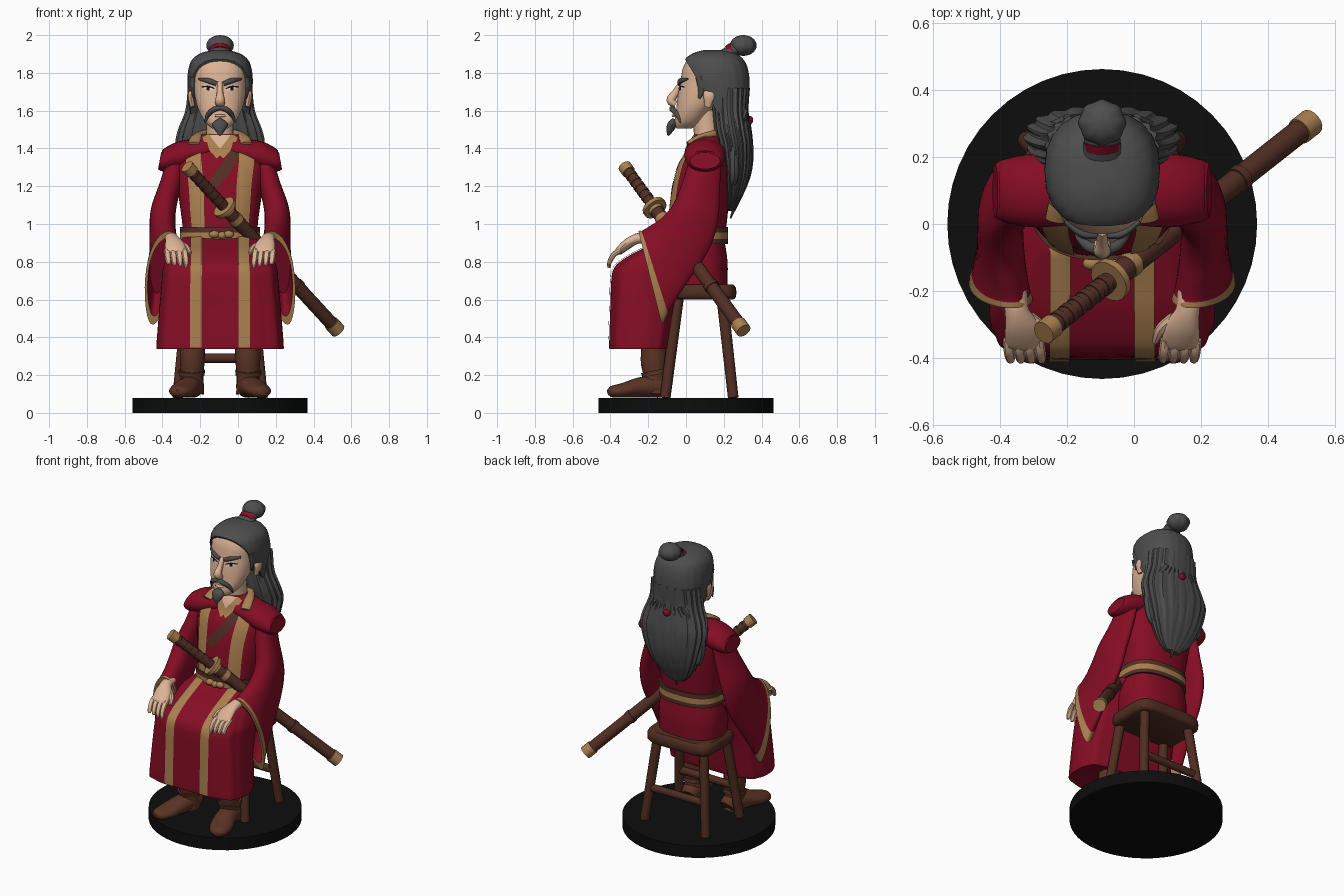
import bpy, bmesh, math
from mathutils import Vector
from mathutils.bvhtree import BVHTree

if "Cube" in bpy.data.objects:
    bpy.data.objects.remove(bpy.data.objects["Cube"])

CX = -0.095  # figure is off centre because of the sword


def material(name, r, g, b):
    m = bpy.data.materials.new(name)
    m.diffuse_color = (r, g, b, 1)
    m.use_nodes = True
    m.node_tree.nodes["Principled BSDF"].inputs["Base Color"].default_value = m.diffuse_color
    return m


RED = material("crimson cloth", 0.235, 0.004, 0.018)
TAN = material("tan trim", 0.40, 0.215, 0.08)
BROWN = material("dark brown", 0.085, 0.028, 0.018)
BOOT = material("boot leather", 0.105, 0.034, 0.018)
WOOD = material("stool wood", 0.08, 0.026, 0.015)
SKIN = material("skin", 0.72, 0.45, 0.30)
HAIR = material("charcoal hair", 0.075, 0.075, 0.077)
BLACK = material("black", 0.004, 0.004, 0.004)
WHITE = material("eye white", 0.7, 0.65, 0.58)


def finish(name, bm, mats, mirror=False, angle=40):
    bmesh.ops.recalc_face_normals(bm, faces=bm.faces)
    me = bpy.data.meshes.new(name)
    bm.to_mesh(me)
    bm.free()
    for m in mats:
        me.materials.append(m)
    me.shade_smooth()
    me.set_sharp_from_angle(angle=math.radians(angle))
    ob = bpy.data.objects.new(name, me)
    bpy.context.collection.objects.link(ob)
    ob.location.x = CX
    if mirror:
        ob.modifiers.new("Mirror", 'MIRROR').use_mirror_merge = False
    return ob


def spline(rows, k=4):
    """Catmull-Rom through tuples of any length."""
    if k == 1:
        return rows
    out = []
    for i in range(len(rows) - 1):
        a, b, c, d = rows[max(i - 1, 0)], rows[i], rows[i + 1], rows[min(i + 2, len(rows) - 1)]
        for s in range(k):
            t = s / k
            out.append(tuple(0.5 * (2*q + (r - p)*t + (2*p - 5*q + 4*r - s4)*t*t + (3*q - p - 3*r + s4)*t**3)
                             for p, q, r, s4 in zip(a, b, c, d)))
    return out + [rows[-1]]


def loft_bm(rings, band=lambda i: 0):
    bm = bmesh.new()
    vs = [[bm.verts.new(p) for p in r] for r in rings]
    n = len(vs[0])
    for i in range(len(vs) - 1):
        for j in range(n):
            f = bm.faces.new((vs[i][j], vs[i][(j + 1) % n], vs[i + 1][(j + 1) % n], vs[i + 1][j]))
            f.material_index = band(i)
    bm.faces.new(vs[0])
    bm.faces.new(vs[-1]).material_index = band(len(vs) - 2)
    return bm


def stack_rings(rows, n=48, p=2.3, ridge=0, count=12, k=4):
    """Horizontal rounded sections: (z, half width, front y, back y)."""
    rings = []
    for z, rx, yf, yb in spline(rows, k):
        ring = []
        for j in range(n):
            a = 2 * math.pi * j / n
            c, s = math.cos(a), math.sin(a)
            w = 1 + ridge * math.cos(count * a)
            ring.append((rx * w * math.copysign(abs(c) ** (2 / p), c),
                         (yf + yb) / 2 + (yb - yf) / 2 * w * math.copysign(abs(s) ** (2 / p), s), z))
        rings.append(ring)
    return rings


def stack(name, rows, mat, **kw):
    return finish(name, loft_bm(stack_rings(rows, **kw)), [mat])


def tube(name, path, mat, n=12, k=4, ref=(0, 0, 1), mirror=False):
    """Path rows: (x, y, z, radius across, radius along ref)."""
    rows = spline(path, k)
    pts = [Vector(r[:3]) for r in rows]
    rings = []
    for i, r in enumerate(rows):
        t = (pts[min(i + 1, len(pts) - 1)] - pts[max(i - 1, 0)]).normalized()
        side = Vector(ref).cross(t).normalized()
        up = t.cross(side)
        rings.append([pts[i] + side * r[3] * math.cos(a) + up * r[4] * math.sin(a)
                      for a in (2 * math.pi * j / n for j in range(n))])
    return finish(name, loft_bm(rings), [mat], mirror)


def ball(name, c, s, mat, mirror=False, ridge=0):
    bm = bmesh.new()
    bmesh.ops.create_uvsphere(bm, u_segments=32, v_segments=14, radius=1)
    for v in bm.verts:
        w = 1 + ridge * math.cos(8 * math.atan2(v.co.y, v.co.x))
        v.co = Vector((c[0] + v.co.x * s[0] * w, c[1] + v.co.y * s[1] * w, c[2] + v.co.z * s[2]))
    return finish(name, bm, [mat], mirror)


def decal(name, path, mat, targets, lift=0.006, k=20, mirror=False):
    """Thin strip (x, z, half width) projected from the front onto target surfaces."""
    trees = [BVHTree.FromPolygons([v.co for v in t.data.vertices], [p.vertices for p in t.data.polygons])
             for t in targets]
    rows = spline(path, k)
    bm, last = bmesh.new(), None
    for i, (x, z, w) in enumerate(rows):
        a, b = rows[max(i - 1, 0)], rows[min(i + 1, len(rows) - 1)]
        nrm = Vector((b[1] - a[1], a[0] - b[0])).normalized()
        row = []
        for c in (-1, -0.5, 0, 0.5, 1):
            hits = [t.ray_cast(Vector((x + nrm.x * w * c, -2, z + nrm.y * w * c)), Vector((0, 1, 0))) for t in trees]
            hits = [h for h in hits if h[0]]
            if hits:
                h = min(hits, key=lambda q: q[3])
                row.append(h[0] + h[1] * (lift if h[1].y < 0 else -lift))
        row = [bm.verts.new(q) for q in row] if len(row) == 5 else None
        if row and last:
            for j in range(4):
                bm.faces.new((last[j], last[j + 1], row[j + 1], row[j]))
        last = row
    return finish(name, bm, [mat], mirror)


# Display base
stack("round_base", [(0, .463, -.463, .463), (.08, .463, -.463, .463)], BLACK, p=2, k=1)

# Stool
stack("stool_seat", [(.6, .215, -.07, .25), (.615, .235, -.085, .265), (.66, .235, -.085, .265),
                     (.68, .22, -.07, .25)], WOOD, p=5, k=2)
for nm, y0, y1 in (("front", -.04, -.11), ("back", .19, .25)):
    tube(nm + "_stool_leg", [(.17, y0, .62, .03, .03), (.225, y1, .08, .028, .028)], WOOD, k=1, ref=(0, 1, 0), mirror=True)
    y = y0 + (y1 - y0) * .6
    tube(nm + "_stool_rung", [(-.2, y, .29, .022, .025), (.2, y, .29, .022, .025)], WOOD, k=1)

# Boots
tube("boot_shaft", [(.145, -.165, .42, .068, .066), (.147, -.17, .28, .066, .07), (.148, -.165, .2, .06, .062),
                    (.15, -.165, .1, .065, .07)], BOOT, n=20, ref=(0, 1, 0), mirror=True)
tube("boot_foot", [(.14, -.095, .125, .045, .044), (.145, -.13, .14, .062, .06), (.17, -.24, .135, .066, .054),
                   (.2, -.33, .12, .07, .039), (.22, -.39, .112, .05, .031), (.226, -.412, .108, .02, .015)],
     BOOT, n=20, mirror=True)
tube("boot_strap", [(.15, -.16, .2, .068, .072), (.15, -.165, .225, .07, .075)], BOOT, n=20, k=1, ref=(0, 1, 0), mirror=True)

# Robe body and skirt
torso = stack("robe_torso", [(.67, .21, -.1, .22), (.8, .215, -.11, .22), (.92, .2, -.095, .205), (1.0, .2, -.095, .215),
                             (1.15, .22, -.08, .23), (1.3, .24, -.045, .235), (1.38, .24, 0, .22),
                             (1.43, .18, .02, .2), (1.475, .1, .045, .17)], RED, p=2.5)
skirt = stack("robe_skirt", [(.34, .33, -.405, -.1), (.36, .333, -.408, -.09), (.55, .318, -.402, -.06),
                             (.7, .305, -.397, -.02), (.76, .3, -.385, .0), (.8, .285, -.35, .02), (.85, .265, -.27, .05),
                             (.89, .235, -.18, .08), (.93, .19, -.09, .1)], RED, n=80, p=3.6, ridge=.012, count=10)
tube("shoulder_cap", [(.06, .1, 1.40, .1, .06), (.2, .1, 1.365, .11, .075), (.29, .1, 1.335, .095, .06),
                      (.32, .1, 1.335, .08, .045)], RED, n=24, mirror=True)

# Wide hanging sleeves: front/top point, back/bottom point, half width
rows = spline([(.23, .02, 1.36, .23, .19, 1.35, .06), (.255, -.01, 1.25, .26, .18, 1.2, .072),
               (.295, -.06, 1.12, .305, .17, 1.02, .083), (.295, -.12, 1.04, .32, .12, .86, .085),
               (.28, -.19, .99, .335, .0, .68, .088), (.27, -.25, .955, .355, -.13, .475, .105)], 6)
in1, in2 = rows[-1], rows[-5]
rows += [in1, in2]


def sleeve_ring(r, shrink):
    t, b = Vector(r[:3]), Vector(r[3:6])
    mid = t.lerp(b, .45)
    ring = []
    for j in range(32):
        a = 2 * math.pi * j / 32
        v = (1 - math.cos(a)) / 2
        q = t.lerp(b, v) + Vector((r[6] * math.sin(a) * (1 - .45 * v), 0, 0))
        ring.append(mid.lerp(q, shrink))
    return ring


rings = [sleeve_ring(r, .86 if i >= len(rows) - 2 else (1.03 if i >= len(rows) - 4 else 1)) for i, r in enumerate(rows)]
finish("sleeve", loft_bm(rings, lambda i: 1 if len(rows) - 5 <= i <= len(rows) - 3 else 0), [RED, TAN], True)

# Robe trim
body = [torso, skirt]
decal("skirt_stripe", [(.128, .345, .03), (.128, .6, .03), (.125, .93, .03)], TAN, body, k=40, mirror=True)
decal("chest_stripe", [(.115, .97, .034), (.125, 1.2, .038), (.14, 1.35, .04), (.135, 1.43, .04)], TAN, body, mirror=True)
decal("brown_lapel", [(-.07, 1.17, .028), (.02, 1.28, .03), (.09, 1.39, .03)], BROWN, body, lift=.003)
decal("inner_collar", [(0, 1.36, .024), (.05, 1.42, .024), (.075, 1.465, .02)], TAN, body, lift=.005, mirror=True)
decal("throat", [(0, 1.385, .006), (0, 1.43, .035), (0, 1.47, .06)], SKIN, body, lift=.003)
tube("neck_collar", [(.14, .01, 1.425, .03, .012), (.125, .07, 1.46, .03, .014), (.085, .15, 1.475, .02, .022),
                     (0, .18, 1.475, .016, .026)], TAN, mirror=True)

# Belt
belt = [(z, .212, -.108, .222) for z in (.895, .92, .955, .985)]
finish("belt", loft_bm(stack_rings(belt, p=2.5, k=1), lambda i: i % 2), [BROWN, TAN])
for i, (x, z, s) in enumerate([(-.03, .945, .028), (.01, .94, .024), (.045, .945, .028)]):
    ball("belt_knot_%d" % i, (x, -.118, z), (s, .02, .02), TAN)

# Hands resting on the knees
tube("hand_palm", [(.262, -.2, .93, .036, .03), (.255, -.26, .922, .036, .028), (.24, -.31, .895, .052, .026),
                   (.233, -.355, .858, .055, .02), (.232, -.37, .845, .045, .012)], SKIN, n=16, mirror=True)
for i in range(4):
    x = .185 + .031 * i
    tube("finger_%d" % i, [(x + .004, -.345, .862, .015, .014), (x, -.382, .838, .016, .014),
                           (x - .004, -.404, .80, .014, .012), (x - .006, -.408, .768 + .006 * i, .008, .008)],
         SKIN, n=8, mirror=True)
tube("thumb", [(.215, -.28, .9, .018, .016), (.175, -.315, .875, .017, .015), (.158, -.352, .845, .01, .01)],
     SKIN, n=8, mirror=True)

# Head
tube("neck", [(0, .12, 1.38, .072, .07), (0, .1, 1.6, .07, .068)], SKIN, n=20, k=1, ref=(0, 1, 0))
head = stack("head", [(1.505, .04, -.05, .03), (1.54, .08, -.06, .08), (1.6, .113, -.052, .13), (1.67, .132, -.045, .2),
                      (1.75, .14, -.03, .25), (1.82, .14, -.018, .25), (1.88, .12, .01, .24)], SKIN)
tube("nose", [(0, -.025, 1.75, .014, .012), (0, -.055, 1.695, .017, .02), (0, -.08, 1.655, .026, .024),
              (0, -.055, 1.632, .024, .018)], SKIN, ref=(0, 1, 0))
tube("ear", [(.14, .12, 1.71, .016, .025), (.155, .125, 1.68, .016, .034), (.145, .115, 1.62, .012, .016)],
     SKIN, ref=(0, 1, 0), mirror=True)
decal("eye", [(.034, 1.712, .004), (.06, 1.716, .01), (.09, 1.72, .003)], WHITE, [head], lift=.002, k=5, mirror=True)
decal("pupil", [(.054, 1.715, .009), (.07, 1.717, .009)], BLACK, [head], lift=.004, k=2, mirror=True)
decal("upper_lid", [(.03, 1.716, .003), (.06, 1.727, .004), (.096, 1.725, .003)], BLACK, [head], lift=.005, k=5, mirror=True)
tube("eyebrow", [(.018, -.035, 1.742, .009, .012), (.06, -.03, 1.758, .011, .014), (.112, .008, 1.768, .006, .006)],
     HAIR, mirror=True)
tube("lower_lip", [(-.025, -.058, 1.573, .008, .006), (0, -.066, 1.573, .01, .008), (.025, -.058, 1.573, .008, .006)], SKIN)
tube("moustache", [(0, -.072, 1.615, .016, .012), (.035, -.07, 1.605, .016, .014), (.065, -.045, 1.575, .012, .012),
                   (.08, -.03, 1.535, .003, .003)], HAIR, mirror=True)
tube("goatee", [(0, -.06, 1.555, .012, .012), (0, -.072, 1.53, .042, .024), (0, -.085, 1.5, .03, .02),
                (0, -.095, 1.468, .004, .004)], HAIR, ref=(0, 1, 0))

# Swept back hair cap, trimmed along a slanting hairline
bm = loft_bm(stack_rings([(1.52, .15, .1, .32), (1.65, .165, .04, .333), (1.75, .172, -.01, .337), (1.82, .166, -.02, .328),
                          (1.87, .147, -.008, .305), (1.905, .1, .04, .26), (1.922, .03, .1, .19)], n=64, ridge=.008, count=22))
cut = bmesh.ops.bisect_plane(bm, geom=bm.verts[:] + bm.edges[:] + bm.faces[:], plane_co=(0, .005, 1.855),
                             plane_no=(0, -.85, -.52), clear_outer=True)
bmesh.ops.holes_fill(bm, edges=[e for e in bm.edges if e.is_boundary])
finish("hair_cap", bm, [HAIR])
tube("sideburn", [(.14, .07, 1.78, .02, .02), (.143, .085, 1.72, .014, .022), (.138, .07, 1.665, .004, .006)],
     HAIR, ref=(0, 1, 0), mirror=True)

# Long hair down the back, with loose lock ends
stack("long_hair", [(1.72, .165, .13, .335), (1.6, .178, .14, .328), (1.5, .215, .15, .342), (1.42, .228, .17, .352),
                    (1.3, .2, .19, .345), (1.2, .16, .2, .32), (1.12, .11, .21, .285), (1.07, .05, .215, .26)],
      HAIR, n=96, ridge=.035, count=20)
for i in range(9):
    s = (i - 4) / 4
    end = 1.03 + .17 * s * s + .03 * (i % 2)
    tube("hair_lock_%d" % i, [(.1 * s, .31, 1.6, .02, .02), (.19 * s, .33 - .07 * s * s, 1.42, .032, .026),
                              (.175 * s, .315 - .06 * s * s, 1.25, .032, .026), (.125 * s, .235, end, .004, .004)],
         HAIR, n=8, ref=(0, 1, 0))
ball("hair_tie_back", (0, .338, 1.55), (.024, .018, .022), RED)

# Topknot
ball("topknot", (0, .303, 1.945), (.07, .068, .055), HAIR, ridge=.04)
tube("topknot_root", [(0, .2, 1.895, .06, .03), (0, .29, 1.94, .05, .04)], HAIR, n=16, k=2)
tube("topknot_tie", [(0, .222, 1.91, .052, .034), (0, .247, 1.922, .055, .04)], RED, n=16, k=1)

# Sheathed sword through the belt: parts placed by fraction of its length
A, B = Vector((-.175, -.325, 1.305)), Vector((.625, .305, .435))
for nm, t0, t1, r, mat in (("sword_pommel", 0, .035, .036, TAN), ("sword_handle", .03, .25, .029, BROWN),
                           ("sword_guard", .243, .26, .066, TAN), ("sword_collar", .26, .275, .04, TAN),
                           ("sheath", .27, .97, .036, BROWN), ("sheath_mouth", .31, .335, .039, TAN),
                           ("sheath_ring", .72, .74, .041, BROWN), ("sheath_tip", .955, 1, .041, TAN)):
    p, q = A.lerp(B, t0), A.lerp(B, t1)
    tube(nm, [(*p, r, r), (*q, r, r)], mat, n=16, k=1)
for i in range(6):
    p, q = A.lerp(B, .05 + .033 * i), A.lerp(B, .066 + .033 * i)
    tube("handle_wrap_%d" % i, [(*p, .032, .032), (*q, .032, .032)], BROWN, n=16, k=1)
